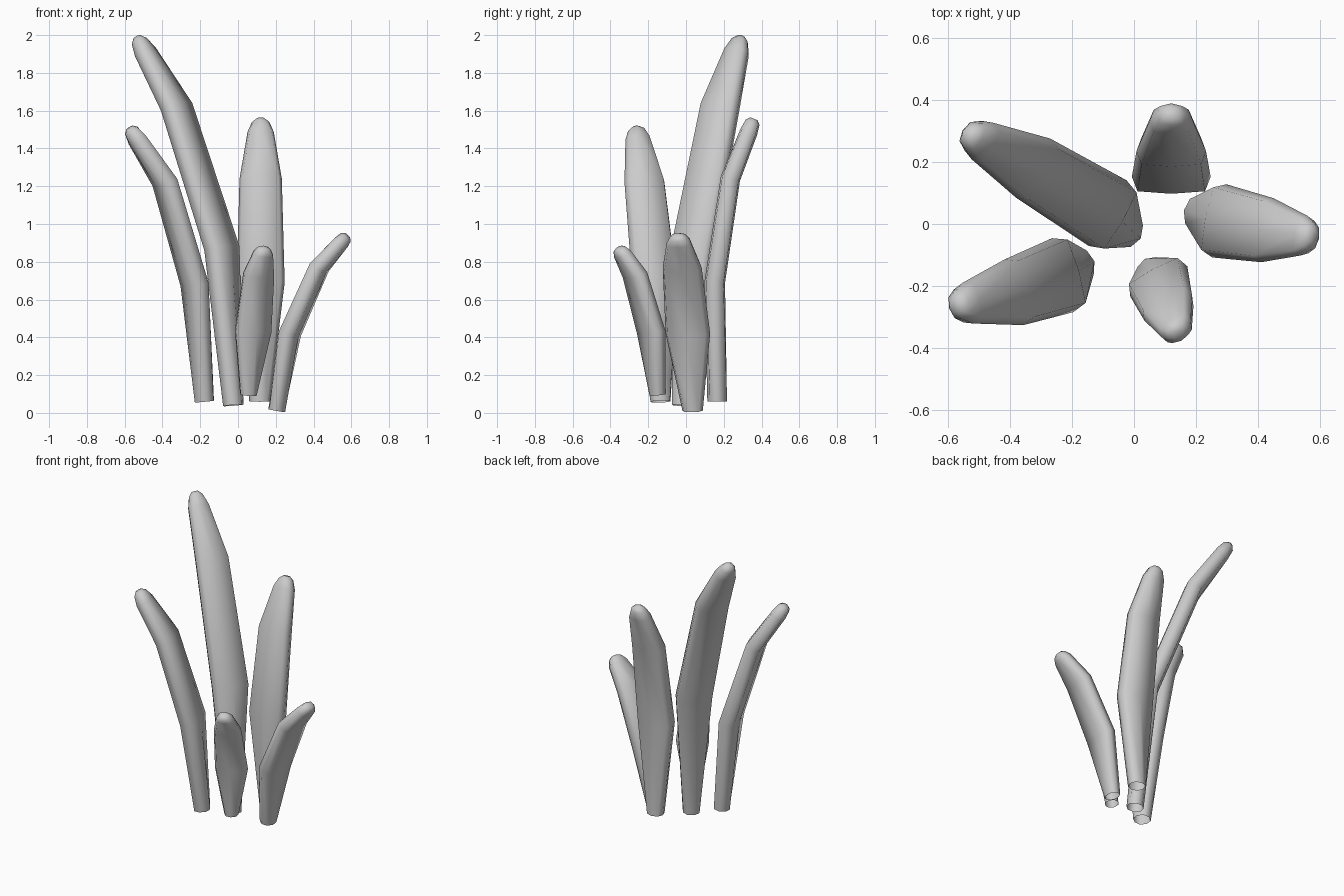
import bpy, bmesh
from math import radians, cos, sin, copysign, pi
from mathutils import Vector

if "Cube" in bpy.data.objects:
    bpy.data.objects.remove(bpy.data.objects["Cube"])

SIDES = 8


def section(width, thick, power):
    """Rounded-box outline: power 1 is an ellipse, smaller is boxier."""
    pts = []
    for i in range(SIDES):
        a = 2 * pi * i / SIDES
        c, s = round(cos(a), 6), round(sin(a), 6)
        pts.append((copysign(abs(c) ** power, c) * width,
                    copysign(abs(s) ** power, s) * thick))
    return pts


def leaf(name, azimuth, path, widths, thick):
    """Bent blade: round open base, wide flat middle, blunt rounded tip."""
    base, belly, bend, tip = [Vector(p) for p in path]
    wb, wm, wt = widths
    centres = [base, belly, bend, bend.lerp(tip, 0.78), bend.lerp(tip, 0.94), tip]
    sizes = [(wb, thick, 0.9), (wm, thick * 1.05, 0.45), (wt, thick, 0.45),
             (wt * 0.62, thick * 0.9, 0.6), (wt * 0.42, thick * 0.75, 0.8),
             (wt * 0.2, thick * 0.4, 1.0)]
    a = radians(azimuth)
    out = Vector((cos(a), sin(a), 0))
    side = Vector((-sin(a), cos(a), 0))

    bm = bmesh.new()
    rings = []
    for i, (c, size) in enumerate(zip(centres, sizes)):
        before = (c - centres[max(i - 1, 0)]).normalized()
        after = (centres[min(i + 1, 5)] - c).normalized()
        t = before + after
        lean = Vector((t.dot(out), t.z)).normalized()
        normal = out * lean.y - Vector((0, 0, lean.x))
        rings.append([bm.verts.new(c + side * u + normal * v)
                      for u, v in section(*size)])
    for lo, hi in zip(rings, rings[1:]):
        for j in range(SIDES):
            k = (j + 1) % SIDES
            bm.faces.new((lo[j], lo[k], hi[k], hi[j]))
    bm.faces.new(rings[-1])
    bmesh.ops.recalc_face_normals(bm, faces=bm.faces)
    for f in bm.faces:
        f.smooth = True
    mesh = bpy.data.meshes.new(name)
    bm.to_mesh(mesh)
    bm.free()
    ob = bpy.data.objects.new(name, mesh)
    bpy.context.collection.objects.link(ob)


# Five blades fanning outward
leaf("tall_leaf", 150,
     [(-0.025, -0.02, 0.04), (-0.085, 0.035, 0.87), (-0.325, 0.18, 1.62), (-0.535, 0.292, 1.99)],
     (0.054, 0.122, 0.11), 0.054)
leaf("left_leaf", 196,
     [(-0.178, -0.135, 0.06), (-0.23, -0.165, 0.68), (-0.387, -0.22, 1.22), (-0.575, -0.265, 1.51)],
     (0.055, 0.124, 0.11), 0.053)
leaf("back_leaf", 90,
     [(0.115, 0.165, 0.06), (0.12, 0.152, 0.69), (0.12, 0.235, 1.24), (0.12, 0.36, 1.557)],
     (0.055, 0.127, 0.112), 0.052)
leaf("front_leaf", -62,
     [(0.055, -0.15, 0.095), (0.08, -0.185, 0.43), (0.11, -0.27, 0.73), (0.142, -0.357, 0.876)],
     (0.045, 0.104, 0.087), 0.043)
leaf("right_leaf", -11,
     [(0.205, 0.035, 0.012), (0.275, 0.01, 0.42), (0.43, -0.02, 0.77), (0.58, -0.043, 0.94)],
     (0.055, 0.12, 0.105), 0.046)
